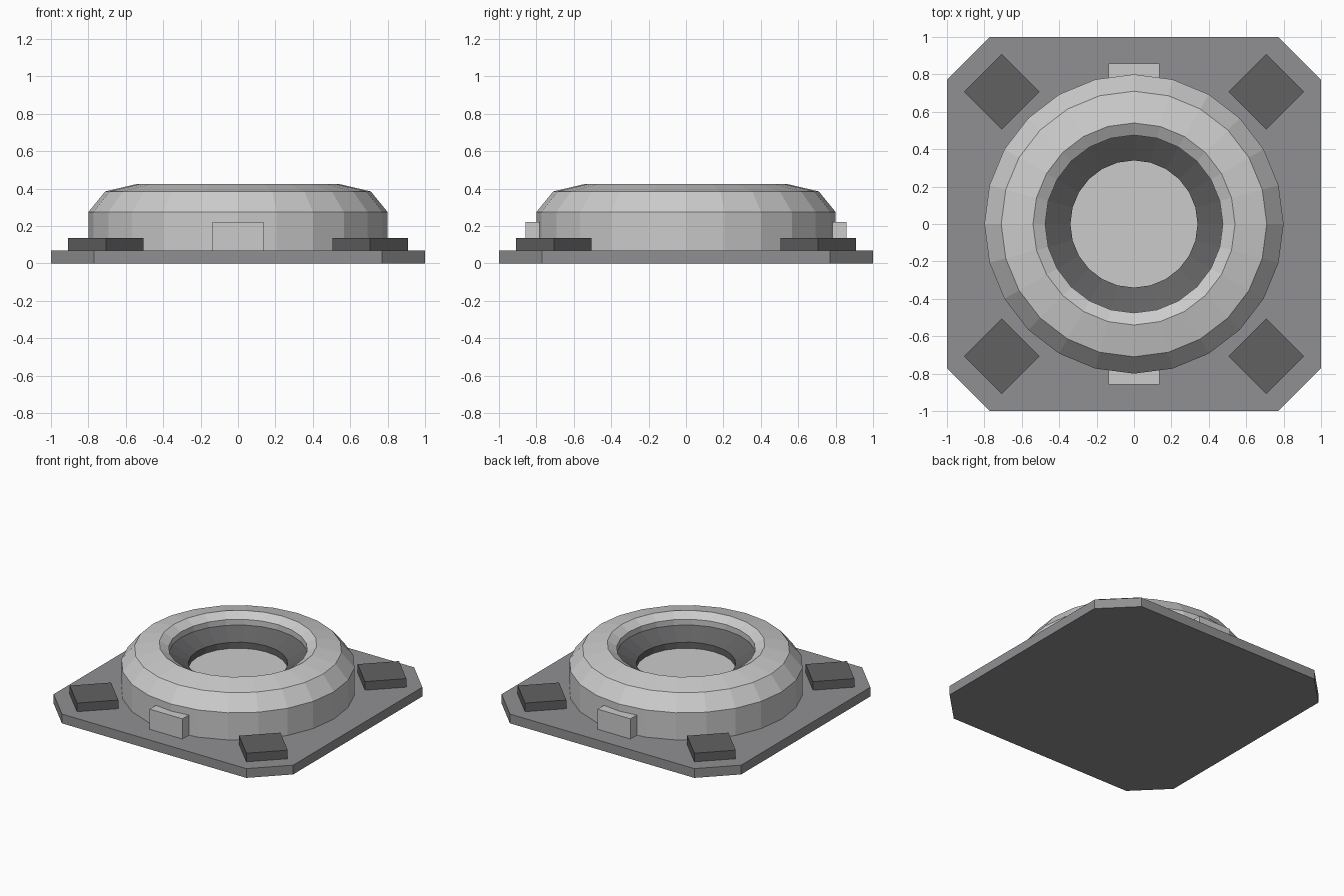
import bpy, bmesh
from math import cos, sin, pi

if "Cube" in bpy.data.objects:
    bpy.data.objects.remove(bpy.data.objects["Cube"])

SIDES = 24


def grey(name, v):
    m = bpy.data.materials.new(name)
    m.diffuse_color = (v, v, v * 1.03, 1)
    m.use_nodes = True
    m.node_tree.nodes["Principled BSDF"].inputs["Base Color"].default_value = m.diffuse_color
    return m


def finish(name, bm, mat=None):
    bmesh.ops.recalc_face_normals(bm, faces=bm.faces)
    me = bpy.data.meshes.new(name)
    bm.to_mesh(me)
    bm.free()
    ob = bpy.data.objects.new(name, me)
    bpy.context.collection.objects.link(ob)
    if mat:
        me.materials.append(mat)
    return ob


def prism(name, outline, z0, z1, mat=None):
    """Extrude a flat outline from z0 up to z1."""
    bm = bmesh.new()
    face = bm.faces.new([bm.verts.new((x, y, z0)) for x, y in outline])
    ext = bmesh.ops.extrude_face_region(bm, geom=[face], use_keep_orig=True)
    verts = [g for g in ext["geom"] if isinstance(g, bmesh.types.BMVert)]
    bmesh.ops.translate(bm, verts=verts, vec=(0, 0, z1 - z0))
    return finish(name, bm, mat)


def lathe(name, profile, mat=None):
    """Revolve a closed (radius, z) profile around the z axis."""
    bm = bmesh.new()
    rings = [[bm.verts.new((r * cos(2 * pi * i / SIDES), r * sin(2 * pi * i / SIDES), z))
              for i in range(SIDES)] for r, z in profile]
    for a, b in zip(rings, rings[1:] + rings[:1]):
        for i in range(SIDES):
            j = (i + 1) % SIDES
            bm.faces.new((a[i], a[j], b[j], b[i]))
    return finish(name, bm, mat)


plate_grey = grey("plate_grey", 0.28)
dark_grey = grey("dark_grey", 0.12)
tab_grey = grey("tab_grey", 0.55)

# Square base plate with cut corners
c = 0.77
prism("base_plate", [(1, -c), (1, c), (c, 1), (-c, 1), (-1, c), (-1, -c), (-c, -1), (c, -1)],
      0, 0.07, plate_grey)

# Rounded ring housing
lathe("ring_housing", [(0.8, 0.07), (0.8, 0.275), (0.71, 0.385), (0.54, 0.425),
                       (0.475, 0.388), (0.475, 0.07)])

# Dark funnel inside the ring
lathe("inner_funnel", [(0.475, 0.345), (0.34, 0.278), (0.34, 0.07), (0.475, 0.07)], dark_grey)

# Light disc at the bottom of the funnel
prism("centre_disc", [(0.34 * cos(2 * pi * i / SIDES), 0.34 * sin(2 * pi * i / SIDES))
                      for i in range(SIDES)], 0.07, 0.232)

# Diamond pads on the four corners
p, d = 0.707, 0.203
for sx, xn in ((-1, "left"), (1, "right")):
    for sy, yn in ((-1, "front"), (1, "back")):
        x, y = sx * p, sy * p
        prism(f"corner_pad_{yn}_{xn}", [(x + d, y), (x, y + d), (x - d, y), (x, y - d)],
              0.07, 0.135, dark_grey)

# Tabs on the front and back of the housing
for s, n in ((-1, "front"), (1, "back")):
    prism(f"tab_{n}", [(-0.137, s * 0.74), (0.137, s * 0.74), (0.137, s * 0.858), (-0.137, s * 0.858)],
          0.07, 0.222, tab_grey)
